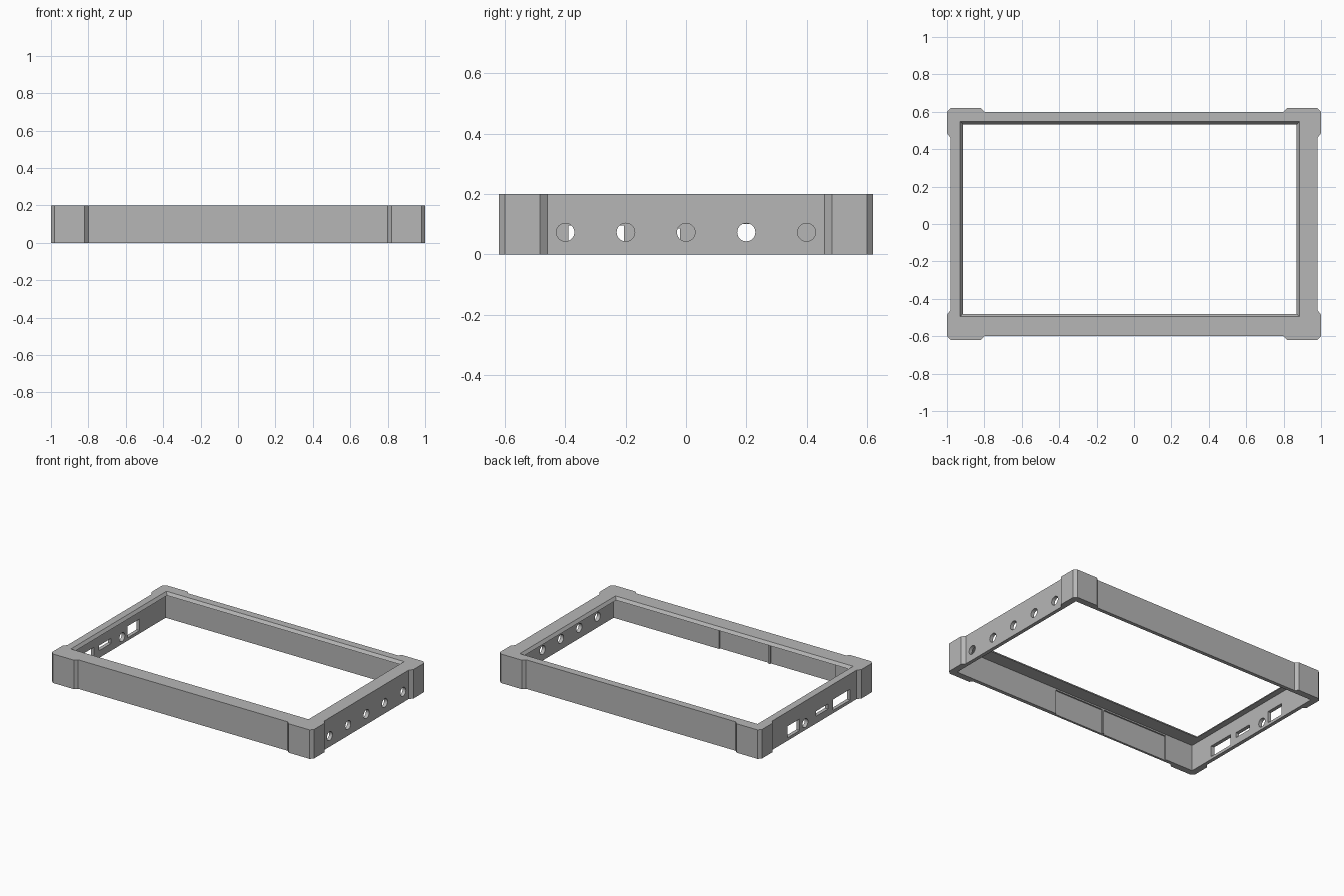
import bpy
import bmesh
from math import pi
from mathutils import Matrix, Vector

cube = bpy.data.objects.get("Cube")
if cube:
    bpy.data.objects.remove(cube, do_unlink=True)

HEIGHT = 0.2
LIP_Z = 0.18

grey = bpy.data.materials.new("plain grey")
grey.use_nodes = True
grey.diffuse_color = (0.47, 0.47, 0.47, 1)
grey.node_tree.nodes["Principled BSDF"].inputs["Base Color"].default_value = (0.47, 0.47, 0.47, 1)


def finish(name, bm):
    bmesh.ops.recalc_face_normals(bm, faces=bm.faces)
    mesh = bpy.data.meshes.new(name)
    bm.to_mesh(mesh)
    bm.free()
    mesh.materials.append(grey)
    obj = bpy.data.objects.new(name, mesh)
    bpy.context.collection.objects.link(obj)
    return obj


def box(name, low, high, flare=0.0):
    """Box between two corners, its top widened by flare on each side."""
    low, high = Vector(low), Vector(high)
    bm = bmesh.new()
    bmesh.ops.create_cube(bm, size=1)
    for v in bm.verts:
        widen = flare if v.co.z > 0 else 0
        sides = [1 if c > 0 else -1 for c in v.co]
        v.co = [high[i] if sides[i] > 0 else low[i] for i in range(3)]
        v.co.x += sides[0] * widen
        v.co.y += sides[1] * widen
    return finish(name, bm)


def round_hole(name, x, y, z, radius):
    bm = bmesh.new()
    bmesh.ops.create_cone(bm, cap_ends=True, segments=32, radius1=radius,
                          radius2=radius, depth=0.12)
    turn = Matrix.Translation((x, y, z)) @ Matrix.Rotation(pi / 2, 4, "Y")
    bmesh.ops.transform(bm, matrix=turn, verts=bm.verts)
    return finish(name, bm)


def cut(target, cutter):
    mod = target.modifiers.new("cut", "BOOLEAN")
    mod.operation = "DIFFERENCE"
    mod.solver = "EXACT"
    mod.object = cutter
    cutter.hide_render = True
    bpy.context.view_layer.objects.active = target
    bpy.ops.object.modifier_apply(modifier=mod.name)
    bpy.data.objects.remove(cutter, do_unlink=True)


# Outer block: one corner outline with its raised pad, mirrored four ways
corner = [(0.98, 0.46), (1, 0.485), (1, 0.60), (0.98, 0.62), (0.82, 0.62), (0.80, 0.60)]
outline = []
for sx, sy in ((1, 1), (-1, 1), (-1, -1), (1, -1)):
    part = [(sx * x, sy * y) for x, y in corner]
    outline += part if sx * sy > 0 else part[::-1]

bm = bmesh.new()
base = bm.faces.new([bm.verts.new((x, y, 0)) for x, y in outline])
raised = bmesh.ops.extrude_face_region(bm, geom=[base])["geom"]
bmesh.ops.translate(bm, vec=(0, 0, HEIGHT),
                    verts=[g for g in raised if isinstance(g, bmesh.types.BMVert)])
frame = finish("bezel_frame", bm)

# Hollow underside leaving thin walls, and the bevelled off-centre opening
cut(frame, box("cavity", (-0.955, -0.575, -0.1), (0.955, 0.575, LIP_Z)))
cut(frame, box("opening", (-0.90, -0.465, 0.16), (0.855, 0.518, 0.22), 0.045))

# Two shallow pockets inside the front wall, with a rib between them
for x1, x2 in ((-0.74, -0.24), (-0.225, 0.15)):
    cut(frame, box("pocket", (x1, -0.585, -0.1), (x2, -0.55, LIP_Z - 0.01)))

# Row of round holes through the left wall
for i in range(-2, 3):
    cut(frame, round_hole("button_hole", 0.97, i * 0.2, 0.073, 0.03))

# Connector ports through the right wall
cut(frame, round_hole("jack_hole", -0.97, 0.1, 0.048, 0.03))
for y1, y2, z1, z2 in ((0.16, 0.29, 0.02, 0.10),
                       (-0.15, -0.02, 0.05, 0.085),
                       (-0.39, -0.205, 0.02, 0.095)):
    cut(frame, box("port", (-1.05, y1, z1), (-0.93, y2, z2)))

# Smooth the hole walls, keep every edge crisp
bpy.ops.object.select_all(action="DESELECT")
frame.select_set(True)
bpy.context.view_layer.objects.active = frame
bpy.ops.object.shade_smooth_by_angle(angle=pi / 9)
